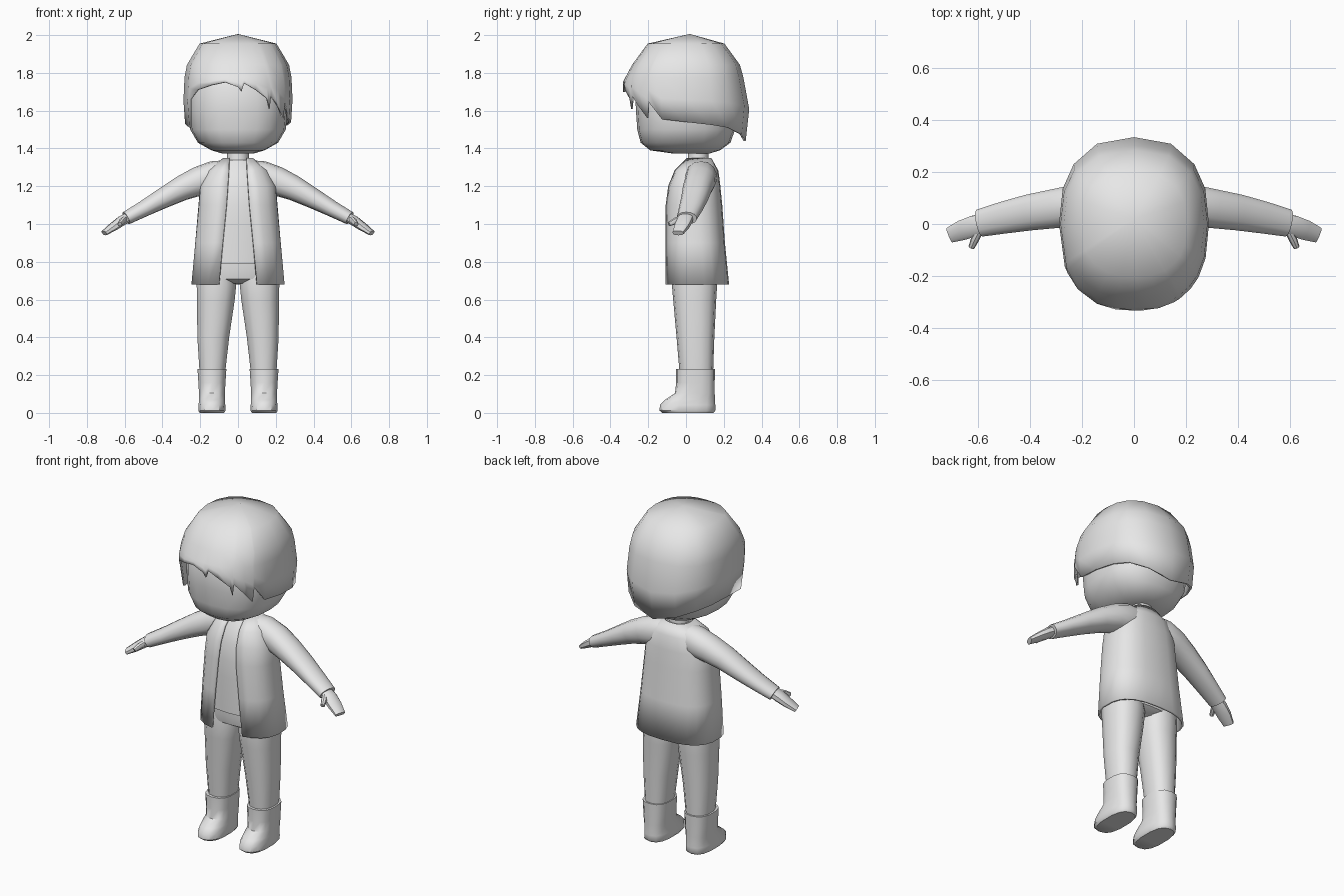
import bpy, bmesh, math
from mathutils import Vector

if "Cube" in bpy.data.objects:
    bpy.data.objects.remove(bpy.data.objects["Cube"], do_unlink=True)

grey = bpy.data.materials.new("plain_grey")
grey.use_nodes = True
grey.diffuse_color = (0.8, 0.8, 0.8, 1)
grey.node_tree.nodes["Principled BSDF"].inputs["Base Color"].default_value = (0.8, 0.8, 0.8, 1)


def oval(angle, p):
    """Point on a unit squared-off oval; angle zero faces the front."""
    s, c = math.sin(angle), math.cos(angle)
    return (math.copysign(abs(s) ** (2 / p), s), -math.copysign(abs(c) ** (2 / p), c))


def skin(name, rows, closed=True, caps=True, pole=None, thickness=0, sharp=40):
    """Join rows of points into a surface."""
    bm = bmesh.new()
    grid = [[bm.verts.new(co) for co in row] for row in rows]
    n = len(grid[0])
    for a, b in zip(grid, grid[1:]):
        for i in range(n if closed else n - 1):
            j = (i + 1) % n
            bm.faces.new((a[i], a[j], b[j], b[i]))
    if pole:
        tip = bm.verts.new(pole)
        for i in range(n):
            bm.faces.new((grid[0][i], grid[0][(i + 1) % n], tip))
    elif caps:
        bm.faces.new(grid[0])
        bm.faces.new(grid[-1])
    bmesh.ops.recalc_face_normals(bm, faces=bm.faces)
    mesh = bpy.data.meshes.new(name)
    bm.to_mesh(mesh)
    bm.free()
    mesh.materials.append(grey)
    obj = bpy.data.objects.new(name, mesh)
    bpy.context.collection.objects.link(obj)
    bpy.ops.object.select_all(action='DESELECT')
    obj.select_set(True)
    bpy.context.view_layer.objects.active = obj
    bpy.ops.object.shade_smooth_by_angle(angle=math.radians(sharp))
    if thickness:
        mod = obj.modifiers.new("thickness", 'SOLIDIFY')
        mod.thickness = thickness
        mod.offset = 0
    return obj


def stack(name, rings, n=16, p=2.4, cx=0):
    """Loft level rings given as (z, half width, front y, back y, x shift)."""
    rows = []
    for z, hx, y0, y1, *shift in rings:
        x0 = cx + (math.copysign(shift[0], cx) if shift else 0)
        pts = [oval(2 * math.pi * i / n, p) for i in range(n)]
        rows.append([(x0 + hx * u, (y0 + y1) / 2 + (y1 - y0) / 2 * v, z) for u, v in pts])
    return skin(name, rows)


def limb(name, path, side, n=12, p=2.2):
    """Loft rings across a path of (x, y, z, half depth, half height)."""
    centres = [Vector(r[:3]) for r in path]
    rows = []
    for i, r in enumerate(path):
        t = centres[min(i + 1, len(path) - 1)] - centres[max(i - 1, 0)]
        u = Vector((0, 0, 1)).cross(t).normalized()
        v = t.normalized().cross(u)
        row = []
        for k in range(n):
            a, b = oval(2 * math.pi * k / n, p)
            co = centres[i] + u * a * r[3] + v * b * r[4]
            row.append((co.x * side, co.y, co.z))
        rows.append(row)
    return skin(name, rows)


# Head and neck
stack("head", [(1.372, .08, -.06, .12), (1.39, .14, -.19, .18), (1.43, .212, -.24, .235),
               (1.5, .253, -.258, .26), (1.6, .262, -.265, .28), (1.72, .258, -.27, .275),
               (1.83, .21, -.22, .22), (1.91, .1, -.1, .1)], n=20, p=2.5)
stack("neck", [(1.28, .065, 0, .125), (1.35, .058, .01, .12), (1.4, .058, .01, .12)], n=12, p=2)

# Hair shell with a jagged fringe: (angle from front, hem height)
hem = [(0, 1.725), (2, 1.70), (4, 1.745), (15, 1.71), (28, 1.665), (31, 1.61), (33, 1.68),
       (45, 1.62), (55, 1.56), (57, 1.65), (71, 1.555), (90, 1.54), (110, 1.525), (130, 1.51),
       (155, 1.475), (180, 1.44), (205, 1.475), (230, 1.51), (250, 1.525), (270, 1.53),
       (295, 1.51), (300, 1.66), (315, 1.71), (335, 1.735), (350, 1.75)]
# Hair outline: height, half width, front depth, back depth
outline = [(1.95, .2, .2, .2), (1.84, .265, .28, .28), (1.75, .282, .328, .305),
           (1.62, .283, .325, .33), (1.44, .265, .3, .31)]


def hair_point(angle, z):
    for a, b in zip(outline, outline[1:]):
        if z >= b[0]:
            break
    f = (a[0] - z) / (a[0] - b[0])
    w, front, back = [a[k] + (b[k] - a[k]) * f for k in (1, 2, 3)]
    u, v = oval(math.radians(angle), 2.45)
    return (u * w, v * (front if v < 0 else back), z)


levels = [lambda h: 1.95, lambda h: 1.84, lambda h: 1.775, lambda h: (1.775 + h) / 2, lambda h: h]
skin("hair", [[hair_point(a, lv(h)) for a, h in hem] for lv in levels],
     pole=(0, .02, 2), thickness=.012, sharp=50)

# Open coat: height, half width, front y, back y, half opening
coat = [(.68, .242, -.108, .222, .10), (.9, .222, -.108, .2, .08), (1.1, .204, -.104, .186, .06),
        (1.2, .196, -.09, .176, .053), (1.28, .155, -.058, .166, .048), (1.345, .075, 0, .13, .045)]
rows = []
for z, hx, y0, y1, gap in coat:
    start = math.asin((gap / hx) ** 1.3)
    row = []
    for i in range(21):
        u, v = oval(start + (2 * math.pi - 2 * start) * i / 20, 2.6)
        row.append((hx * u, (y0 + y1) / 2 + (y1 - y0) / 2 * v, z))
    rows.append(row)
skin("coat", rows, closed=False, caps=False, thickness=.012)

# Shirt under the coat, and trouser seat
stack("shirt", [(.79, .2, -.096, .17), (1.0, .19, -.096, .17), (1.1, .18, -.092, .165),
                (1.2, .165, -.078, .16), (1.28, .13, -.046, .15), (1.34, .062, .004, .122)], p=2.6)
stack("trouser_seat", [(.685, .17, -.03, .12), (.71, .205, -.072, .16), (.76, .205, -.082, .165),
                       (.84, .195, -.08, .16)], p=2.6)

for side, label in ((1, "left"), (-1, "right")):
    # Trouser leg and boot
    stack(label + "_trouser_leg",
          [(.2, .068, -.033, .143, .023), (.4, .086, -.05, .15, .018), (.6, .102, -.068, .16, .004),
           (.68, .107, -.075, .165, .001), (.76, .1, -.07, .16, -.004)], n=14, cx=side * .113)
    stack(label + "_boot",
          [(0, .066, -.125, .145), (.012, .074, -.14, .155), (.042, .072, -.138, .155),
           (.07, .07, -.11, .153), (.105, .07, -.058, .152), (.16, .073, -.052, .152),
           (.232, .078, -.052, .153)], n=14, p=2.6, cx=side * .138)
    # Sleeve, hand and thumb
    limb(label + "_sleeve",
         [(.06, .075, 1.255, .075, .083), (.13, .08, 1.248, .083, .085), (.21, .075, 1.226, .081, .077),
          (.3, .06, 1.188, .077, .066), (.4, .045, 1.135, .071, .054), (.5, .025, 1.08, .063, .043),
          (.592, .004, 1.031, .054, .036)], side, n=14)
    limb(label + "_hand",
         [(.565, .004, 1.045, .038, .025), (.615, -.008, 1.017, .042, .027),
          (.66, -.023, .985, .04, .022), (.708, -.042, .952, .031, .014)], side, n=10, p=2.8)
    limb(label + "_thumb",
         [(.595, -.025, 1.03, .015, .017), (.613, -.06, 1.015, .016, .017),
          (.626, -.09, .999, .012, .012)], side, n=8)
